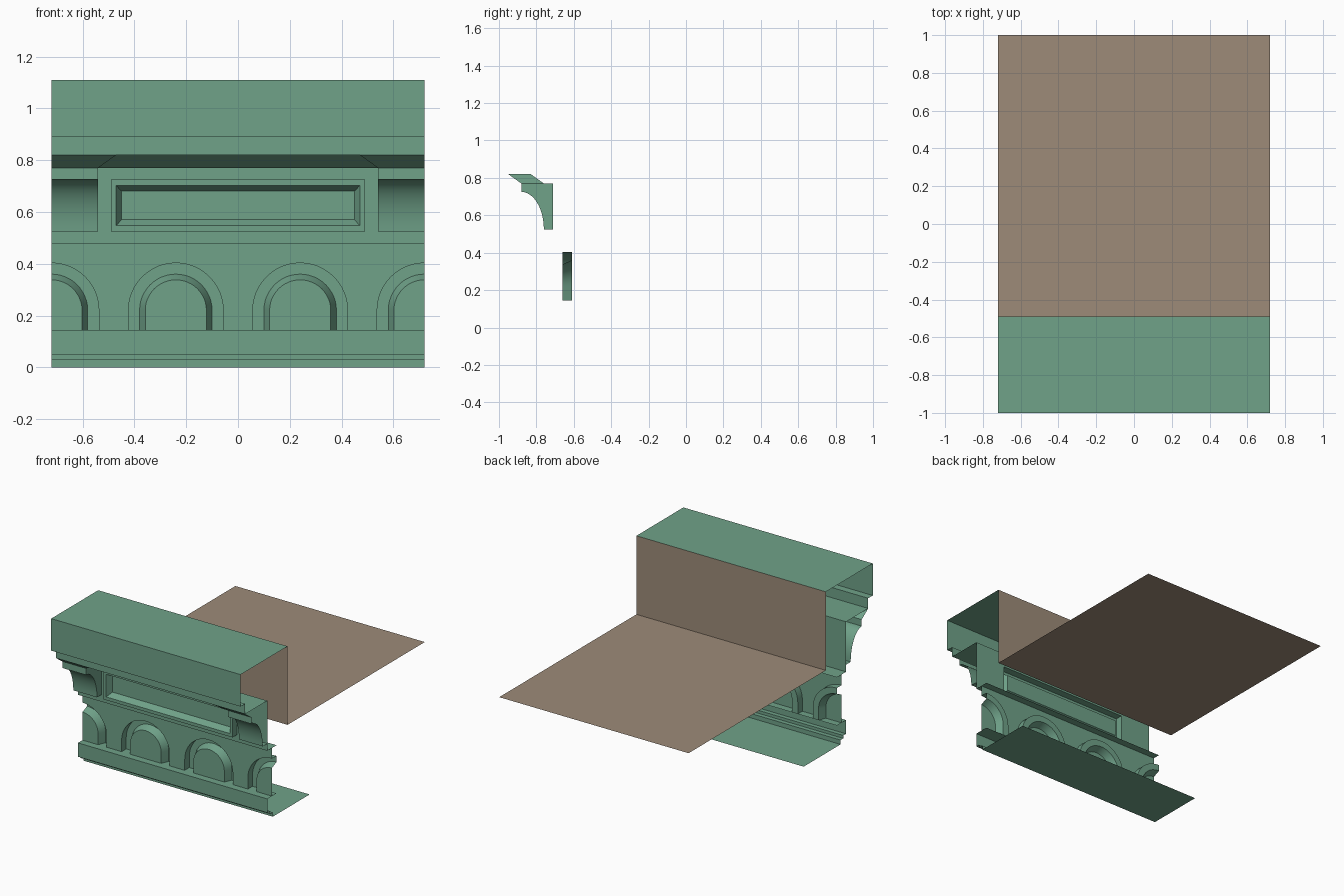
import bpy, bmesh, math

if "Cube" in bpy.data.objects:
    bpy.data.objects.remove(bpy.data.objects["Cube"])

W = 0.72  # half width of the section


def material(name, rgb):
    m = bpy.data.materials.new(name)
    m.diffuse_color = (*rgb, 1)
    m.use_nodes = True
    m.node_tree.nodes["Principled BSDF"].inputs["Base Color"].default_value = m.diffuse_color
    return m


GREEN = material("green_paint", (0.16, 0.36, 0.25))
BROWN = material("roof_brown", (0.34, 0.26, 0.19))


def loft(name, rings, mat=GREEN, closed=False, cap=False, extra=()):
    """Skin successive rings of equal length into one open surface."""
    n = len(rings[0])
    verts = [p for r in rings for p in r]
    faces = []
    for a in range(len(rings) - 1):
        for i in range(n if closed else n - 1):
            j = (i + 1) % n
            faces.append((a * n + i, a * n + j, (a + 1) * n + j, (a + 1) * n + i))
    if cap:
        faces.append(tuple(range((len(rings) - 1) * n, len(rings) * n)))
    for poly in extra:
        faces.append(tuple(range(len(verts), len(verts) + len(poly))))
        verts += poly
    me = bpy.data.meshes.new(name)
    me.from_pydata(verts, [], faces)
    me.materials.append(mat)
    ob = bpy.data.objects.new(name, me)
    bpy.context.collection.objects.link(ob)
    return ob


def smooth(ob):
    bpy.ops.object.select_all(action='DESELECT')
    ob.select_set(True)
    bpy.context.view_layer.objects.active = ob
    bpy.ops.object.shade_smooth_by_angle(angle=math.radians(30))


def sheet(name, path, mat=GREEN, x0=-W, x1=W, extra=()):
    """Sweep a (y, z) profile along x."""
    return loft(name, [[(x, y, z) for x in (x0, x1)] for y, z in path], mat, extra=extra)


# Base with stepped underside
sheet("base", [(-0.25, 0), (-0.65, 0), (-0.65, 0.03), (-0.68, 0.03), (-0.68, 0.05),
               (-0.71, 0.05), (-0.71, 0.145), (-0.61, 0.145)])

# Underside of the ledge above the arcade
sheet("ledge_underside", [(-0.61, 0.476), (-0.71, 0.476)])

# Cornice: soffit, fascia, overhanging top
sheet("cornice", [(-0.71, 0.82), (-0.95, 0.82), (-0.95, 0.89), (-1, 0.89),
                  (-1, 1.11), (-0.49, 1.11)])

# Parapet back and flat roof
sheet("roof", [(-0.49, 1.11), (-0.49, 0.57), (1, 0.57)], BROWN)

# Upper wall with raised panel frame and bevelled recess
def rect(hx, z0, z1, y):
    return [(-hx, y, z0), (hx, y, z0), (hx, y, z1), (-hx, y, z1)]


loft("panel_wall", [rect(W, 0.476, 0.82, -0.71), rect(0.49, 0.525, 0.725, -0.71),
                    rect(0.49, 0.525, 0.725, -0.76), rect(0.47, 0.547, 0.702, -0.76),
                    rect(0.45, 0.57, 0.68, -0.72)], closed=True, cap=True)

# Coved brackets at both ends
cove = [(-0.88 + 0.12 * math.cos(t), 0.525 + 0.2 * math.sin(t))
        for t in (i * math.pi / 24 for i in range(13))]
path = [(-0.71, 0.525)] + cove + [(-0.88, 0.77)]
side = [(0.54, y, z) for y, z in reversed(path + [(-0.71, 0.77)])]
bracket = sheet("brackets", path, x0=0.54, x1=W, extra=[side[::-1]])
bm = bmesh.new()
bm.from_mesh(bracket.data)
for f in bm.faces:  # inner cheeks face the centre
    if abs(f.normal.x) > 0.9 and f.normal.x > 0:
        f.normal_flip()
bm.to_mesh(bracket.data)
bm.free()
bracket.modifiers.new("mirror", 'MIRROR').use_mirror_merge = False
smooth(bracket)

# Sloped moulding stepping round the brackets, with the strip under it
low = [(-W, -0.88), (-0.54, -0.88), (-0.54, -0.76), (0.54, -0.76), (0.54, -0.88), (W, -0.88)]
high = [(-W, -0.95), (-0.47, -0.95), (-0.47, -0.83), (0.47, -0.83), (0.47, -0.95), (W, -0.95)]
loft("sloped_moulding", [[(x, y, 0.77) for x, y in low], [(x, y, 0.82) for x, y in high]])
sheet("moulding_underside", [(-0.71, 0.77), (-0.76, 0.77)], x0=-0.54, x1=0.54)

# Arcade: recessed arches, each with a bevelled raised inner block
N, ZB, ZC, ZT = 24, 0.145, 0.22, 0.476


def arch(c, r, y):
    arc = [(c + r * math.cos(math.pi * i / N), y, ZC + r * math.sin(math.pi * i / N))
           for i in range(N + 1)]
    return [(c + r, y, ZB)] + arc + [(c - r, y, ZB)]


def bay(c, y):
    pts = [(c + 0.24, y, ZB)]
    for i in range(N + 1):
        co, si = math.cos(math.pi * i / N), math.sin(math.pi * i / N)
        k = 1 / max(abs(co), abs(si))
        pts.append((c + 0.24 * k * co, y, ZC + (ZT - ZC) * k * si))
    return pts + [(c - 0.24, y, ZB)]


for n, c in enumerate((-0.72, -0.24, 0.24, 0.72)):
    ob = loft(f"arch_bay_{n + 1}", [bay(c, -0.66), arch(c, 0.183, -0.66), arch(c, 0.183, -0.61),
                                    arch(c, 0.14, -0.61), arch(c, 0.118, -0.66)], cap=True)
    if abs(c) > 0.5:  # end bays are cut in half
        bm = bmesh.new()
        bm.from_mesh(ob.data)
        s = math.copysign(1, c)
        bmesh.ops.bisect_plane(bm, geom=bm.verts[:] + bm.edges[:] + bm.faces[:], dist=1e-5,
                               plane_co=(c, 0, 0), plane_no=(s, 0, 0), clear_outer=True)
        bm.to_mesh(ob.data)
        bm.free()
    smooth(ob)
